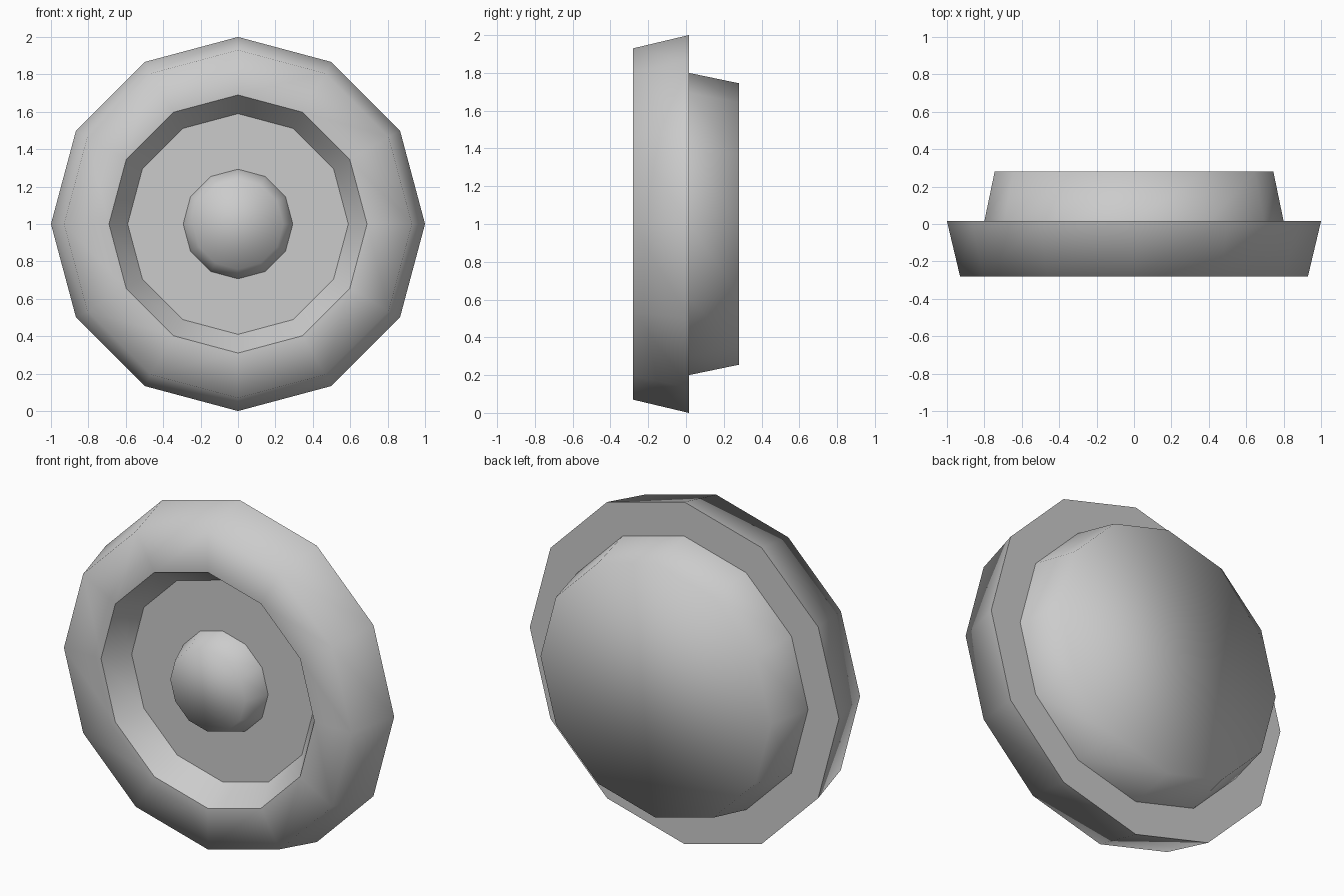
import bpy, bmesh
from math import sin, cos, tau

if "Cube" in bpy.data.objects:
    bpy.data.objects.remove(bpy.data.objects["Cube"])

SIDES = 12


def lathe(name, profile, sharp=(), cap_start=True, cap_end=True):
    """Turn (radius, y) points round the y axis at z = 1; rings in sharp keep hard edges."""
    bm = bmesh.new()
    rings = [[bm.verts.new((r * cos(tau * i / SIDES), y, 1 + r * sin(tau * i / SIDES)))
              for i in range(SIDES)] for r, y in profile]
    for a, b in zip(rings, rings[1:]):
        for i in range(SIDES):
            j = (i + 1) % SIDES
            bm.faces.new((a[i], a[j], b[j], b[i]))
    if cap_start:
        bm.faces.new(rings[0])
    if cap_end:
        bm.faces.new(rings[-1])
    bmesh.ops.recalc_face_normals(bm, faces=bm.faces)
    for f in bm.faces:
        f.smooth = True
    for k in sharp:
        for i in range(SIDES):
            bm.edges.get((rings[k][i], rings[k][(i + 1) % SIDES])).smooth = False
    mesh = bpy.data.meshes.new(name)
    bm.to_mesh(mesh)
    bm.free()
    obj = bpy.data.objects.new(name, mesh)
    bpy.context.collection.objects.link(obj)
    return obj


# Wheel body: back plug, stepped rim, front face, sloped recess and its floor
lathe("wheel_body",
      [(0.745, 0.28), (0.80, 0.015), (1.0, 0.015), (0.93, -0.28),
       (0.69, -0.28), (0.59, -0.14)],
      sharp=(1, 2, 4, 5))

# Hub: tapered boss standing on the recess floor
lathe("hub", [(0.293, -0.14), (0.242, -0.28)], cap_start=False)
